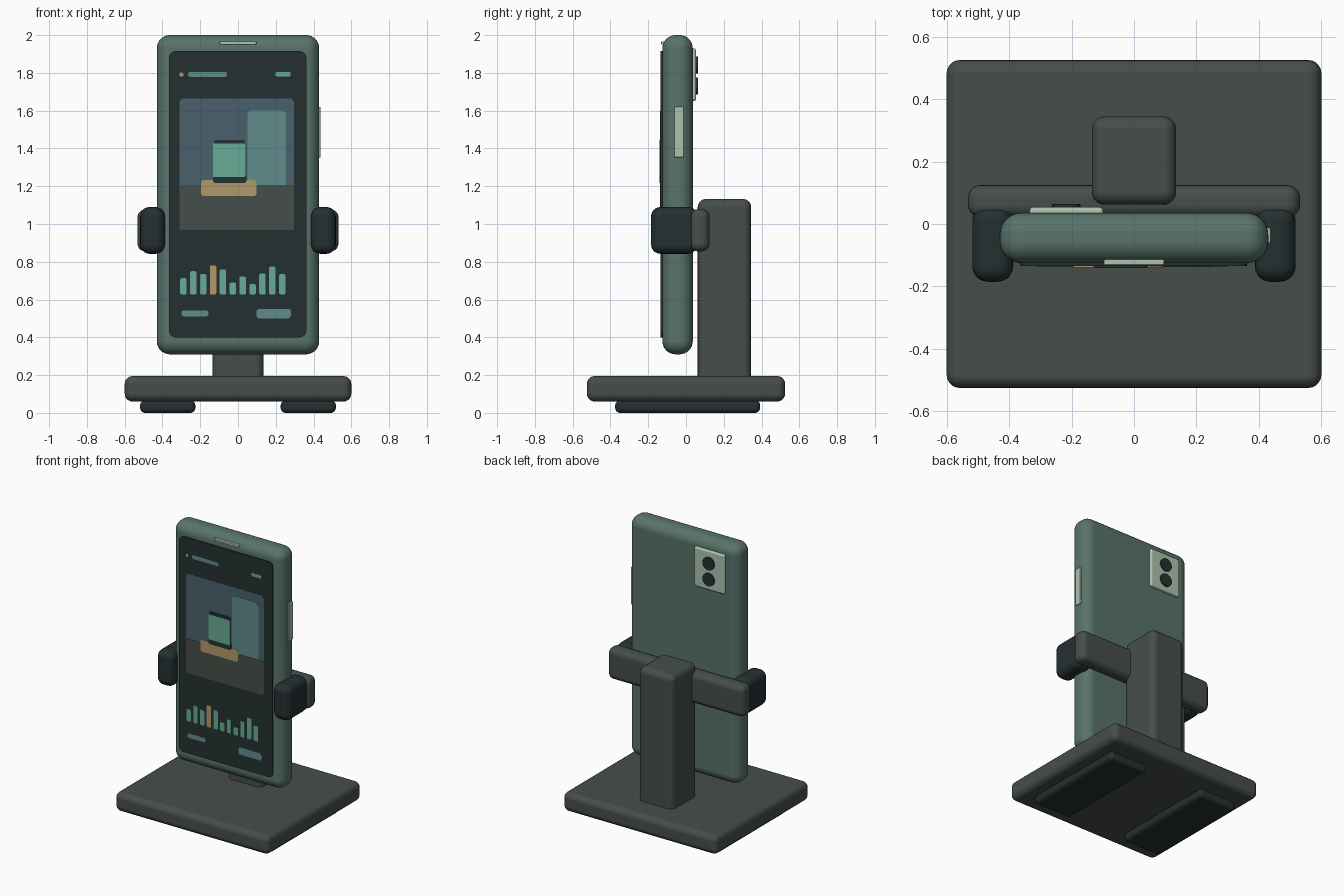
import bpy
import bmesh
from mathutils import Matrix, Vector

cube = bpy.data.objects.get("Cube")
if cube:
    bpy.data.objects.remove(cube, do_unlink=True)


def material(name, hex_code):
    srgb = [int(hex_code[i:i + 2], 16) / 255 for i in (0, 2, 4)]
    colour = [c / 12.92 if c <= 0.04045 else ((c + 0.055) / 1.055) ** 2.4 for c in srgb]
    mat = bpy.data.materials.new(name)
    mat.use_nodes = True
    mat.diffuse_color = (*colour, 1)
    mat.node_tree.nodes["Principled BSDF"].inputs["Base Color"].default_value = (*colour, 1)
    return mat


grey = material("charcoal grey", "464e4a")
case = material("dusty green", "58736a")
dark = material("near black", "243031")
mint = material("mint green", "69ab96")
teal = material("soft teal", "608c8c")
slate = material("slate blue", "4a606b")
gold = material("tan gold", "b4986a")
cream = material("pale sage", "adc2b0")


def make_object(name, bm, mat):
    bmesh.ops.recalc_face_normals(bm, faces=bm.faces)
    mesh = bpy.data.meshes.new(name)
    bm.to_mesh(mesh)
    bm.free()
    mesh.materials.append(mat)
    obj = bpy.data.objects.new(name, mesh)
    bpy.context.collection.objects.link(obj)
    return obj


def box_mesh(x, y, z):
    """Box spanning the three given (low, high) ranges."""
    bm = bmesh.new()
    bmesh.ops.create_cube(bm, size=1)
    low, high = (Vector(v) for v in zip(x, y, z))
    bmesh.ops.scale(bm, vec=high - low, verts=bm.verts)
    bmesh.ops.translate(bm, vec=(low + high) / 2, verts=bm.verts)
    return bm


def soft_box(name, x, y, z, radius, mat, segments=5):
    """Box with every edge rounded."""
    obj = make_object(name, box_mesh(x, y, z), mat)
    obj.data.shade_smooth()
    bevel = obj.modifiers.new("Rounding", 'BEVEL')
    bevel.width = radius
    bevel.segments = segments
    bevel.harden_normals = True
    return obj


FRONT = -0.134   # front plane of the glass
STEP = 0.0012    # offset between stacked screen layers


def plate(name, x, z, radius, mat, layer):
    """Thin screen panel, rounded only at its four front corners."""
    front = FRONT - STEP * layer
    bm = box_mesh(x, (front, front + 0.009 if layer == 0 else FRONT + 0.001), z)
    if radius:
        corners = [e for e in bm.edges
                   if abs(e.verts[0].co.y - e.verts[1].co.y) > 0.0005]
        bmesh.ops.bevel(bm, geom=corners, offset=radius, segments=4,
                        profile=0.5, affect='EDGES')
    return make_object(name, bm, mat)


# Stand
soft_box("base", (-0.6, 0.6), (-0.525, 0.525), (0.06, 0.195), 0.042, grey)
soft_box("post", (-0.135, 0.135), (0.062, 0.345), (0.15, 1.132), 0.042, grey)
soft_box("crossbar", (-0.532, 0.532), (0.02, 0.125), (0.855, 1.078), 0.042, grey)
for side, label in ((-1, "right"), (1, "left")):
    clamp = sorted((side * 0.387, side * 0.518))
    foot = sorted((side * 0.226, side * 0.518))
    soft_box(label + "_clamp", clamp, (-0.185, 0.06), (0.842, 1.09), 0.05, dark)
    soft_box(label + "_foot_pad", foot, (-0.375, 0.392), (0, 0.066), 0.026, dark)

# Handset body, side button and earpiece
soft_box("phone_body", (-0.43, 0.43), (-0.125, 0.036), (0.31, 2.0), 0.07, case, 8)
soft_box("side_button", (0.41, 0.438), (-0.061, -0.012), (1.352, 1.62), 0.005, cream, 2)
soft_box("earpiece", (-0.097, 0.097), (-0.132, -0.11), (1.949, 1.967), 0.005, cream, 2)

# Rear camera block with two lenses
soft_box("camera_block", (-0.335, -0.098), (0.025, 0.054), (1.652, 1.93), 0.012, cream, 3)
for label, height in (("upper", 1.843), ("lower", 1.731)):
    bm = bmesh.new()
    bmesh.ops.create_cone(bm, cap_ends=True, segments=24, radius1=0.045,
                          radius2=0.045, depth=0.016)
    bmesh.ops.transform(bm, verts=bm.verts, matrix=Matrix.Translation(
        (-0.217, 0.056, height)) @ Matrix.Rotation(1.5708, 4, 'X'))
    make_object(label + "_lens", bm, dark)

# Screen glass and status row
plate("screen", (-0.365, 0.362), (0.4, 1.915), 0.035, dark, 0)
plate("status_dot", (-0.31, -0.289), (1.78, 1.802), 0.008, gold, 1)
plate("status_title", (-0.265, -0.058), (1.779, 1.806), 0.012, teal, 1)
plate("status_battery", (0.198, 0.279), (1.781, 1.804), 0.008, mint, 1)

# Picture on the screen: wall, window, floor, table and jar
plate("picture_wall", (-0.31, 0.297), (0.967, 1.665), 0.025, slate, 1)
plate("picture_window", (0.05, 0.254), (1.17, 1.602), 0.022, teal, 2)
plate("picture_floor", (-0.31, 0.297), (0.967, 1.206), 0.012, grey, 3)
plate("picture_table", (-0.195, 0.097), (1.147, 1.232), 0.014, gold, 4)
plate("picture_jar_foot", (-0.132, 0.045), (1.217, 1.26), 0.012, dark, 5)
plate("picture_jar_lid", (-0.127, 0.037), (1.415, 1.446), 0.013, dark, 5)
plate("picture_jar", (-0.132, 0.037), (1.25, 1.426), 0, mint, 6)

# Bar chart
tops = [0.713, 0.75, 0.735, 0.78, 0.76, 0.69, 0.722, 0.682, 0.738, 0.774, 0.735]
for i, top in enumerate(tops):
    x = -0.289 + 0.0523 * i
    plate(f"chart_bar_{i + 1}", (x - 0.017, x + 0.017), (0.627, top), 0.008,
          gold if i == 3 else mint, 1)

# Bottom labels
plate("bottom_label", (-0.3, -0.156), (0.511, 0.543), 0.014, teal, 1)
plate("bottom_button", (0.098, 0.28), (0.5, 0.551), 0.016, teal, 1)
